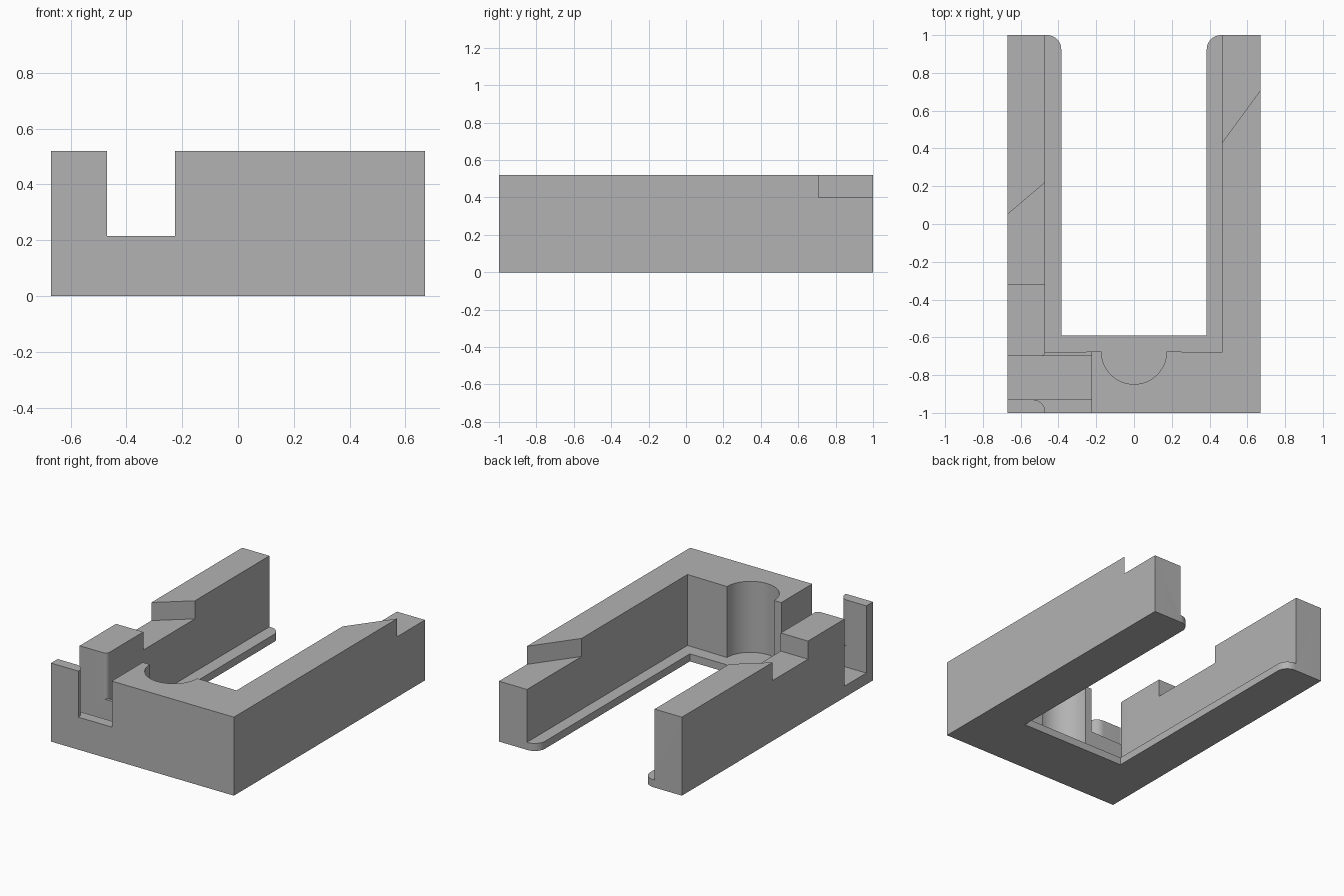
import bpy
import bmesh
from math import sin, cos, radians

cube = bpy.data.objects.get("Cube")
if cube:
    bpy.data.objects.remove(cube, do_unlink=True)

H = 0.52        # overall height
LEDGE = 0.05    # thickness of the inner ledge
ABOVE = 0.8     # cutter top, clear of the body

grey = bpy.data.materials.new("plain grey")
grey.use_nodes = True
grey.diffuse_color = (0.45, 0.45, 0.45, 1)
grey.node_tree.nodes["Principled BSDF"].inputs["Base Color"].default_value = grey.diffuse_color


def arc(cx, cy, r, start, end, steps=12):
    """Points along a circular arc, angles in degrees."""
    angles = [radians(start + (end - start) * i / steps) for i in range(steps + 1)]
    return [(cx + r * cos(a), cy + r * sin(a)) for a in angles]


def rect(x0, x1, y0, y1):
    return [(x0, y0), (x1, y0), (x1, y1), (x0, y1)]


def prism(name, outline, z0, z1):
    """Upright solid from a plan outline."""
    bm = bmesh.new()
    face = bm.faces.new([bm.verts.new((x, y, z0)) for x, y in outline])
    top = bmesh.ops.extrude_face_region(bm, geom=[face])["geom"]
    verts = [v for v in top if isinstance(v, bmesh.types.BMVert)]
    bmesh.ops.translate(bm, verts=verts, vec=(0, 0, z1 - z0))
    bmesh.ops.recalc_face_normals(bm, faces=bm.faces)
    mesh = bpy.data.meshes.new(name)
    bm.to_mesh(mesh)
    bm.free()
    mesh.materials.append(grey)
    obj = bpy.data.objects.new(name, mesh)
    bpy.context.collection.objects.link(obj)
    return obj


# U-shaped body with rounded ledge tips
body = prism("bracket_body",
             [(-0.67, -1), (0.67, -1), (0.67, 1)]
             + arc(0.46, 0.925, 0.075, 90, 180)
             + [(0.385, -0.59), (-0.385, -0.59)]
             + arc(-0.46, 0.925, 0.075, 0, 90)
             + [(-0.67, 1)], 0, H)

# Main cavity above the ledge, with a half-round recess in the front wall
cavity = ([(-0.47, 1.1), (-0.47, -0.68)]
          + arc(0, -0.675, 0.173, 180, 360, 32)
          + [(0.465, -0.68), (0.465, 1.1)])
# Front gap, rounding the post and the start of the right arm
gap = ([(-0.47, -1.1), (-0.225, -1.1), (-0.225, -0.6), (-0.47, -0.6)]
       + arc(-0.495, -0.675, 0.025, 0, -90, 6)
       + arc(-0.535, -0.995, 0.065, 90, 0))

cutters = [
    prism("cavity_cutter", cavity, LEDGE, ABOVE),
    prism("side_slot_cutter", rect(-0.75, -0.225, -0.93, -0.70), 0.075, ABOVE),
    prism("front_gap_cutter", gap, 0.215, ABOVE),
    # Slanted notches in the arm tops
    prism("right_notch_cutter",
          [(-0.7, -0.32), (-0.4, -0.32), (-0.4, 0.28), (-0.7, 0.025)], 0.4, ABOVE),
    prism("left_notch_cutter",
          [(0.4, 0.34), (0.7, 0.75), (0.7, 1.1), (0.4, 1.1)], 0.4, ABOVE),
]

bpy.ops.object.select_all(action="DESELECT")
body.select_set(True)
bpy.context.view_layer.objects.active = body
for cutter in cutters:
    cutter.hide_render = True
    mod = body.modifiers.new(cutter.name, "BOOLEAN")
    mod.operation = "DIFFERENCE"
    mod.solver = "EXACT"
    mod.object = cutter
    bpy.ops.object.modifier_apply(modifier=mod.name)
    bpy.data.objects.remove(cutter, do_unlink=True)

bpy.ops.object.shade_smooth_by_angle(angle=radians(30))
